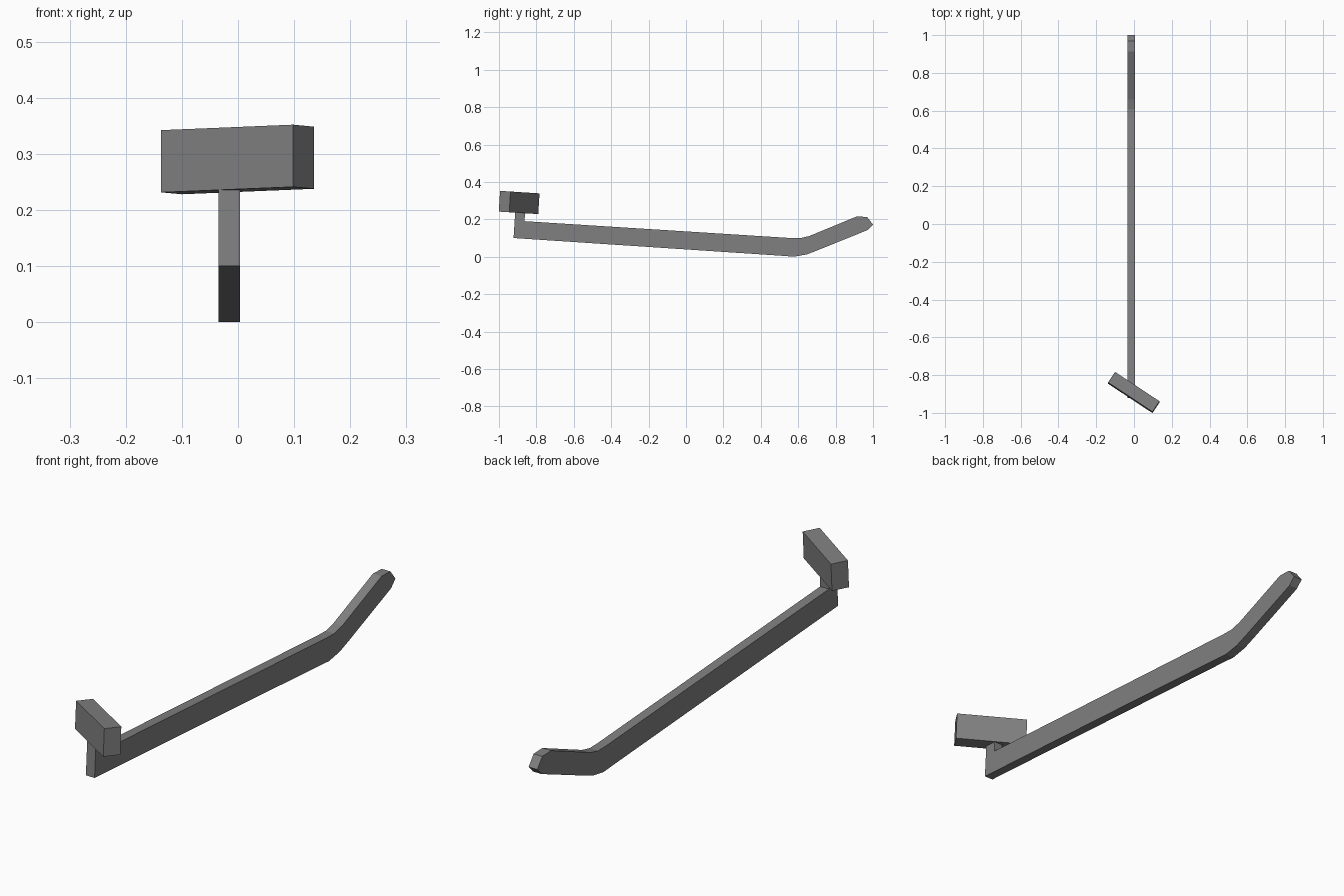
import bpy
import bmesh
from math import radians
from mathutils import Euler, Matrix, Vector

cube = bpy.data.objects.get("Cube")
if cube:
    bpy.data.objects.remove(cube, do_unlink=True)

# Single grey material
GREY = (0.216, 0.216, 0.216, 1.0)
grey = bpy.data.materials.new("plain grey")
grey.use_nodes = True
grey.diffuse_color = GREY
grey.node_tree.nodes["Principled BSDF"].inputs["Base Color"].default_value = GREY


def add_part(name, bm):
    bmesh.ops.recalc_face_normals(bm, faces=bm.faces)
    mesh = bpy.data.meshes.new(name)
    bm.to_mesh(mesh)
    bm.free()
    mesh.materials.append(grey)
    obj = bpy.data.objects.new(name, mesh)
    bpy.context.collection.objects.link(obj)
    return obj


# Handle: side profile (y, z) with heel post, long bar and upturned tip
LEFT, RIGHT = 0.004, -0.035
profile = [
    (-0.922, 0.10), (-0.912, 0.26), (-0.86, 0.257), (-0.863, 0.19),
    (0.56, 0.10), (0.61, 0.099), (0.66, 0.111), (0.912, 0.215),
    (0.968, 0.213), (1.0, 0.172), (0.972, 0.143), (0.71, 0.037),
    (0.645, 0.012), (0.575, 0.0), (0.53, 0.004),
]
bm = bmesh.new()
side = bm.faces.new([bm.verts.new((RIGHT, y, z)) for y, z in profile])
sweep = bmesh.ops.extrude_face_region(bm, geom=[side], use_keep_orig=True)
moved = [v for v in sweep["geom"] if isinstance(v, bmesh.types.BMVert)]
bmesh.ops.translate(bm, verts=moved, vec=(LEFT - RIGHT, 0, 0))
add_part("handle", bm)

# Head: slab turned across the post and tilted with the bar
bm = bmesh.new()
bmesh.ops.create_cube(bm, size=1)
tilt = Matrix.Rotation(radians(-3.6), 4, "X")
turn = Matrix.Rotation(radians(-33.5), 4, "Z")
size = Matrix.Diagonal((0.282, 0.067, 0.111, 1))
place = Matrix.Translation((-0.001, -0.892, 0.29))
bm.transform(place @ tilt @ turn @ size)
add_part("head", bm)
